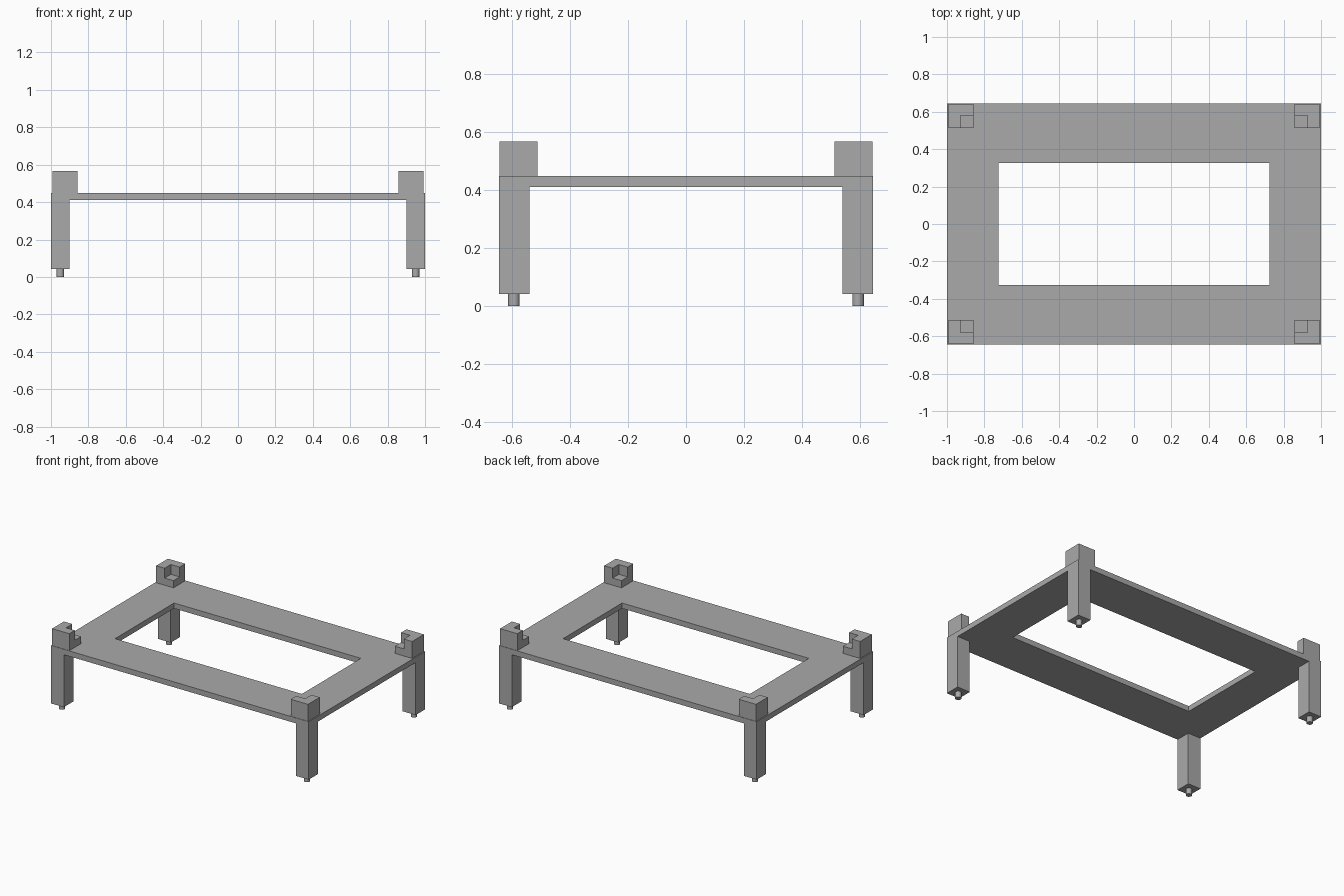
import bpy
import bmesh

cube = bpy.data.objects.get("Cube")
if cube:
    bpy.data.objects.remove(cube, do_unlink=True)

grey = bpy.data.materials.new("plain_grey")
grey.use_nodes = True
colour = (0.4, 0.4, 0.4, 1)
grey.diffuse_color = colour
grey.node_tree.nodes["Principled BSDF"].inputs["Base Color"].default_value = colour


def add_object(name, bm):
    bmesh.ops.recalc_face_normals(bm, faces=bm.faces)
    mesh = bpy.data.meshes.new(name)
    bm.to_mesh(mesh)
    bm.free()
    mesh.materials.append(grey)
    obj = bpy.data.objects.new(name, mesh)
    bpy.context.collection.objects.link(obj)
    return obj


def extrude_up(bm, faces, height):
    made = bmesh.ops.extrude_face_region(bm, geom=faces)["geom"]
    verts = [v for v in made if isinstance(v, bmesh.types.BMVert)]
    bmesh.ops.translate(bm, verts=verts, vec=(0, 0, height))
    return [f for f in made if isinstance(f, bmesh.types.BMFace)]


def prism(name, points, bottom, top):
    bm = bmesh.new()
    face = bm.faces.new([bm.verts.new((x, y, bottom)) for x, y in points])
    extrude_up(bm, [face], top - bottom)
    return add_object(name, bm)


def rect(x0, x1, y0, y1):
    return [(x0, y0), (x1, y0), (x1, y1), (x0, y1)]


HALF_X, HALF_Y = 1.0, 0.645
PEG_TOP, SLAB_BOTTOM, SLAB_TOP = 0.042, 0.41, 0.448

# Rectangular frame: two matching rings of quads joined into a flat face loop
bm = bmesh.new()
outer = [bm.verts.new((x, y, SLAB_BOTTOM)) for x, y in rect(-HALF_X, HALF_X, -HALF_Y, HALF_Y)]
inner = [bm.verts.new((x, y, SLAB_BOTTOM)) for x, y in rect(-0.725, 0.725, -0.327, 0.327)]
ring = [bm.faces.new((outer[i], outer[(i + 1) % 4], inner[(i + 1) % 4], inner[i])) for i in range(4)]
extrude_up(bm, ring, SLAB_TOP - SLAB_BOTTOM)
bmesh.ops.dissolve_limit(bm, angle_limit=0.01, verts=bm.verts, edges=bm.edges)
add_object("frame_top", bm)


def corner_block(name, sx, sy):
    # Square block whose inner quarter is cut down to a low ledge
    xs, ys = (0.859, 0.928, 0.993), (0.512, 0.581, 0.642)
    bm = bmesh.new()
    grid = [[bm.verts.new((sx * x, sy * y, SLAB_TOP)) for y in ys] for x in xs]
    quads = [bm.faces.new((grid[i][j], grid[i + 1][j], grid[i + 1][j + 1], grid[i][j + 1]))
             for i in range(2) for j in range(2)]
    tops = extrude_up(bm, quads, 0.05)
    low = min(tops, key=lambda f: abs(f.calc_center_median().x) + abs(f.calc_center_median().y))
    extrude_up(bm, [f for f in tops if f != low], 0.069)
    bmesh.ops.dissolve_limit(bm, angle_limit=0.01, verts=bm.verts, edges=bm.edges)
    add_object(name, bm)


# Leg, foot peg and notched block at every corner
for sx, side in ((1, "left"), (-1, "right")):
    for sy, end in ((-1, "front"), (1, "back")):
        label = end + "_" + side
        prism(label + "_leg", rect(sx * 0.9, sx * HALF_X, sy * 0.54, sy * HALF_Y), PEG_TOP, SLAB_BOTTOM)
        corner_block(label + "_corner_block", sx, sy)
        bpy.ops.mesh.primitive_cylinder_add(vertices=24, radius=0.02, depth=PEG_TOP,
                                            location=(sx * 0.95, sy * 0.593, PEG_TOP / 2))
        peg = bpy.context.object
        peg.name = label + "_foot_peg"
        peg.data.materials.append(grey)
        bpy.ops.object.shade_smooth_by_angle()
